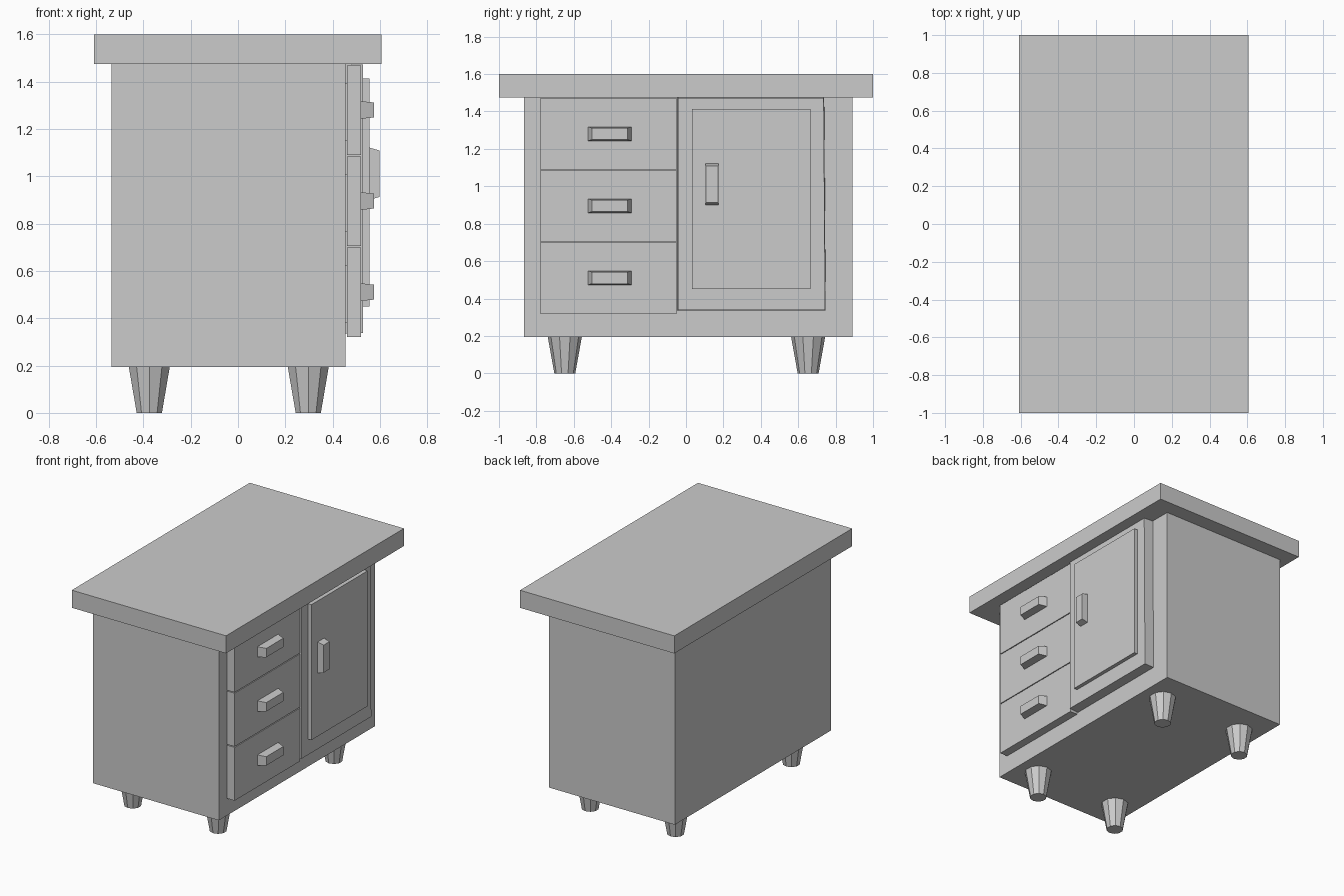
import bpy, bmesh
from mathutils import Matrix

if "Cube" in bpy.data.objects:
    bpy.data.objects.remove(bpy.data.objects["Cube"])


def finish(name, bm):
    bmesh.ops.recalc_face_normals(bm, faces=bm.faces)
    me = bpy.data.meshes.new(name)
    bm.to_mesh(me)
    bm.free()
    ob = bpy.data.objects.new(name, me)
    bpy.context.collection.objects.link(ob)
    return ob


def box(name, x, y, z, inset_y=0.0, inset_z=0.0):
    """Box from ranges; the +x face can be inset in y and z to taper it."""
    bm = bmesh.new()
    bmesh.ops.create_cube(bm, size=1)
    for v in bm.verts:
        front = v.co.x > 0
        sy, sz = (1 if v.co.y > 0 else -1), (1 if v.co.z > 0 else -1)
        v.co = (x[1] if front else x[0],
                (y[1] if sy > 0 else y[0]) - sy * inset_y * front,
                (z[1] if sz > 0 else z[0]) - sz * inset_z * front)
    return finish(name, bm)


# Desk slab and cabinet carcass
box("tabletop", (-0.608, 0.606), (-1, 1), (1.475, 1.6))
box("cabinet_body", (-0.535, 0.455), (-0.865, 0.89), (0.195, 1.475))

# Three stacked drawers, each with a back block and tapered pull
for i in range(3):
    z = 0.32 + 0.385 * i
    box(f"drawer_front_{i}", (0.46, 0.52), (-0.78, -0.047), (z, z + 0.379))
    box(f"drawer_box_{i}", (0.44, 0.465), (-0.72, -0.105), (z + 0.06, z + 0.305))
    box(f"drawer_pull_{i}", (0.518, 0.575), (-0.525, -0.29),
        (z + 0.153, z + 0.228), 0.022, 0.006)

# Door with a raised panel and upright pull
door = box("door", (0.45, 0.528), (-0.045, 0.747), (0.335, 1.475), 0.003, 0.003)
for v in door.data.vertices:
    if v.co.y > 0.5 and v.co.z > 1:
        v.co.y -= 0.008
box("door_panel", (0.525, 0.555), (0.033, 0.665), (0.45, 1.413))
box("door_pull", (0.553, 0.599), (0.103, 0.175), (0.90, 1.122), 0.003, 0.013)

# Four tapered ten-sided legs
for x in (-0.375, 0.297):
    for y in (-0.648, 0.653):
        bm = bmesh.new()
        bmesh.ops.create_cone(bm, cap_ends=True, segments=10,
                              radius1=0.056, radius2=0.092, depth=0.2,
                              matrix=Matrix.Translation((x, y, 0.1)))
        finish("leg", bm)
